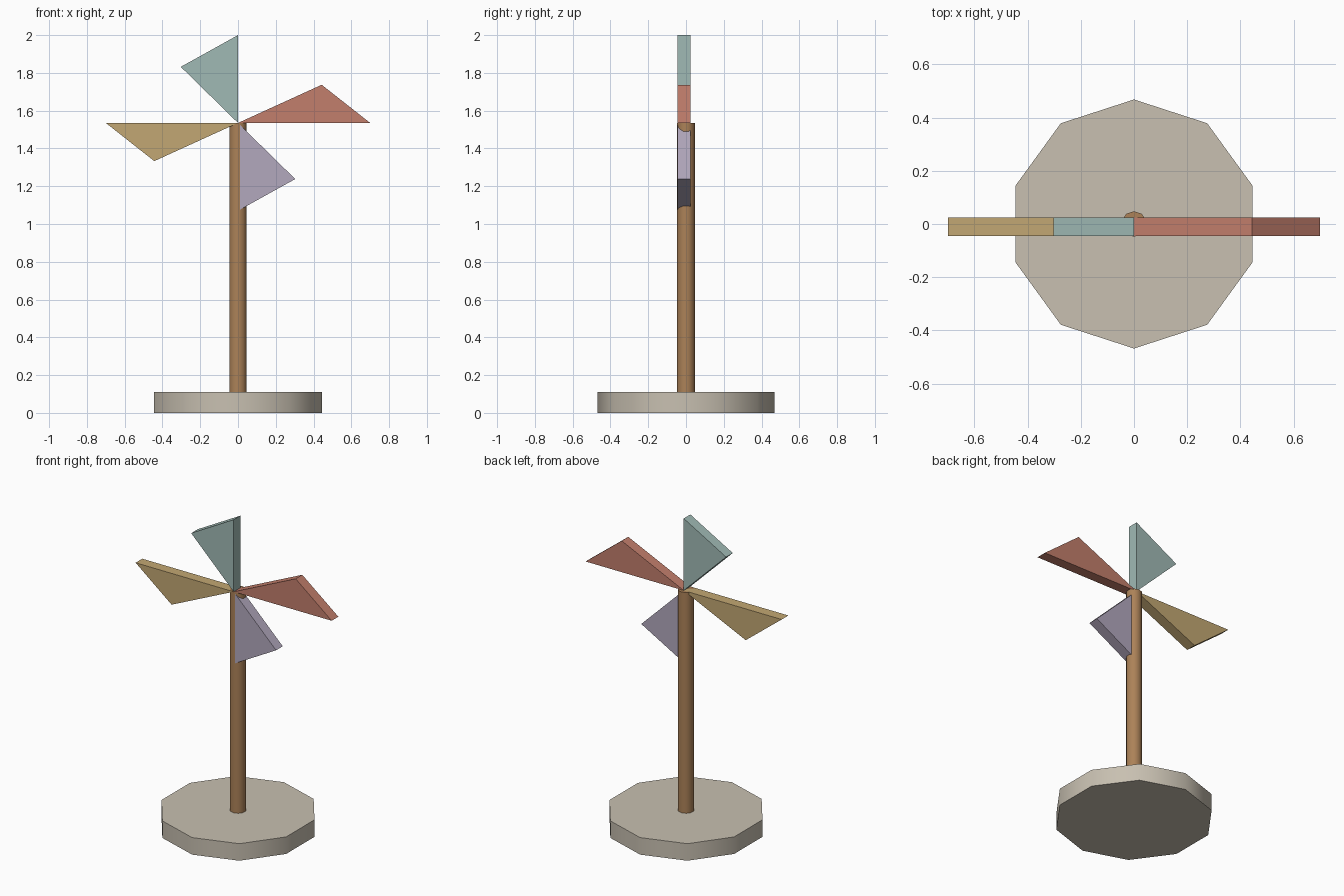
import bpy, bmesh, math

cube = bpy.data.objects.get("Cube")
if cube:
    bpy.data.objects.remove(cube, do_unlink=True)

HUB_Z = 1.535
BLADE_FRONT, BLADE_BACK = -0.0445, 0.0235


def material(name, srgb):
    lin = [((c / 255 + 0.055) / 1.055) ** 2.4 for c in srgb] + [1.0]
    mat = bpy.data.materials.new(name)
    mat.use_nodes = True
    mat.diffuse_color = lin
    mat.node_tree.nodes["Principled BSDF"].inputs["Base Color"].default_value = lin
    return mat


def add_object(name, bm, mat):
    bmesh.ops.recalc_face_normals(bm, faces=bm.faces)
    mesh = bpy.data.meshes.new(name)
    bm.to_mesh(mesh)
    bm.free()
    mesh.materials.append(mat)
    obj = bpy.data.objects.new(name, mesh)
    bpy.context.collection.objects.link(obj)
    return obj


def prism(name, points, axis, mat):
    """Extrude a flat outline along an axis vector."""
    bm = bmesh.new()
    face = bm.faces.new([bm.verts.new(p) for p in points])
    ext = bmesh.ops.extrude_face_region(bm, geom=[face], use_keep_orig=True)
    moved = [g for g in ext["geom"] if isinstance(g, bmesh.types.BMVert)]
    bmesh.ops.translate(bm, verts=moved, vec=axis)
    return add_object(name, bm, mat)


def column(name, radius, bottom, top, mat, sides=10):
    """Upright ten-sided column with smooth walls and a corner facing the front."""
    ring = [(radius * math.sin(a), radius * math.cos(a), bottom)
            for a in (math.tau * i / sides for i in range(sides))]
    obj = prism(name, ring, (0, 0, top - bottom), mat)
    bpy.ops.object.select_all(action="DESELECT")
    obj.select_set(True)
    bpy.context.view_layer.objects.active = obj
    bpy.ops.object.shade_smooth_by_angle(angle=math.radians(50))


# Stand and pole
column("base", 0.468, 0, 0.11, material("stone", (200, 192, 177)))
column("pole", 0.048, 0.11, HUB_Z, material("wood", (172, 130, 88)))

# Blades: two outlines, each used again after a half turn about the hub
long_blade = [(0, 0), (0.7, 0), (0.443, 0.202)]
short_blade = [(0, 0), (0, 0.465), (-0.303, 0.297)]
blades = [
    ("right_side_blade", long_blade, -1, "mustard", (194, 167, 115)),
    ("left_side_blade", long_blade, 1, "brick_red", (194, 126, 108)),
    ("upper_blade", short_blade, 1, "sage_teal", (160, 186, 181)),
    ("lower_blade", short_blade, -1, "lavender", (178, 168, 189)),
]
for name, outline, turn, colour, srgb in blades:
    points = [(turn * x, BLADE_FRONT, HUB_Z + turn * z) for x, z in outline]
    prism(name, points, (0, BLADE_BACK - BLADE_FRONT, 0), material(colour, srgb))
